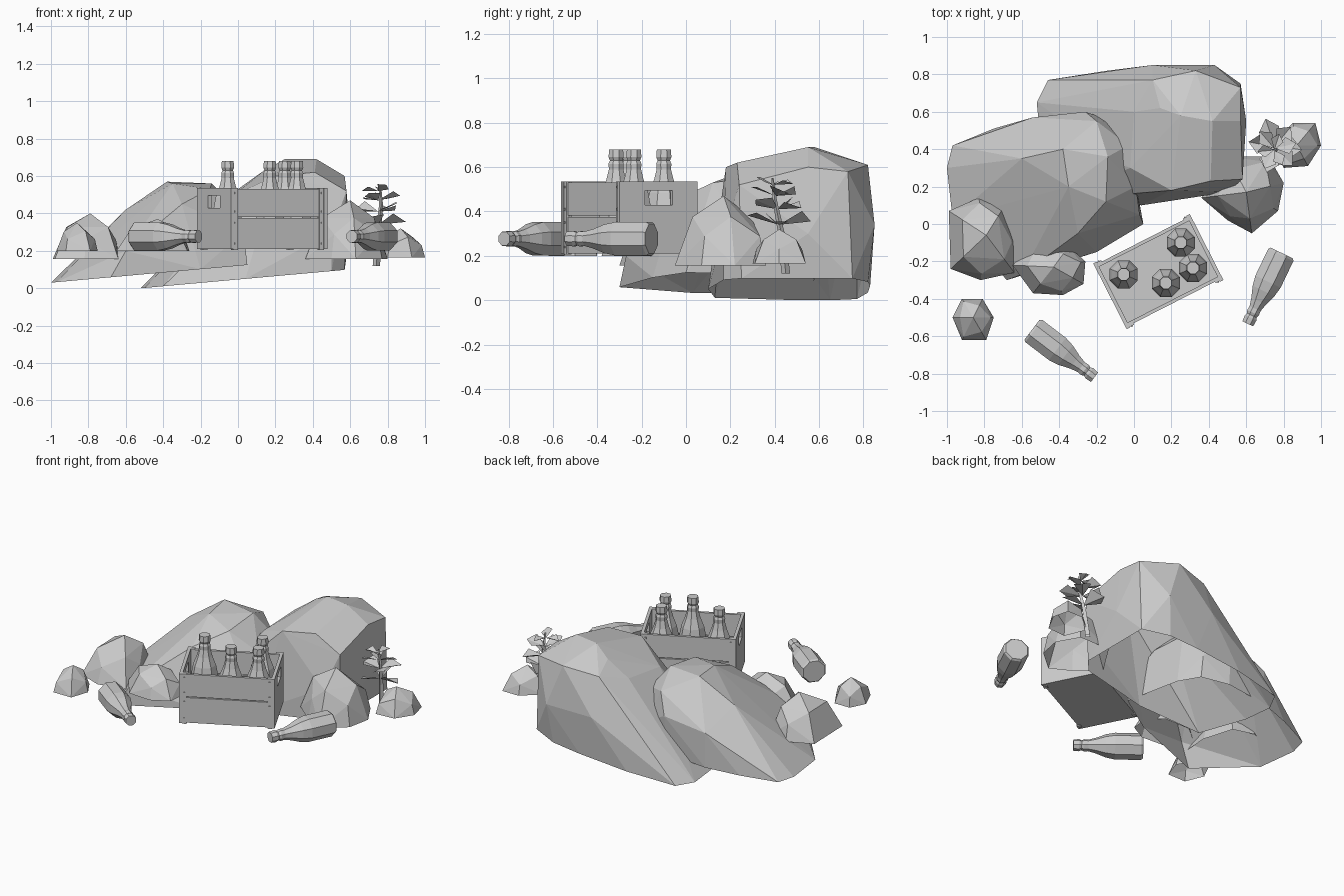
import bpy
import bmesh
import random
from math import radians, cos, sin, pi
from mathutils import Matrix, Vector

default = bpy.data.objects.get("Cube")
if default:
    bpy.data.objects.remove(default)
random.seed(4)


def finish(name, bm):
    """Turn a bmesh into a flat-shaded object."""
    mesh = bpy.data.meshes.new(name)
    bm.to_mesh(mesh)
    bm.free()
    obj = bpy.data.objects.new(name, mesh)
    bpy.context.collection.objects.link(obj)
    return obj


def shell(name, rim, upper):
    """Faceted rock wrapped around a few points, left open along its flat rim."""
    bm = bmesh.new()
    for p in rim + upper:
        bm.verts.new(p)
    result = bmesh.ops.convex_hull(bm, input=bm.verts)
    loose = {v for v in result["geom_interior"] + result["geom_unused"]
             if isinstance(v, bmesh.types.BMVert)}
    bmesh.ops.delete(bm, geom=list(loose), context="VERTS")
    bmesh.ops.recalc_face_normals(bm, faces=bm.faces)
    underside = [f for f in bm.faces if f.normal.z < -.9]
    bmesh.ops.delete(bm, geom=underside, context="FACES")
    return finish(name, bm)


def boulder(name, height, outline, upper):
    """Large rock whose rim rises gently towards +x."""
    left = min(x for x, y in outline)
    rim = [(x, y, height + .09 * (x - left)) for x, y in outline]
    return shell(name, rim, upper)


def stone(name, ground, outline, peak):
    """Small rock: flat rim, an alternating shoulder ring and a peak."""
    top = Vector(peak)
    rim = [Vector((x, y, ground)) for x, y in outline]
    upper = [top]
    for i, base in enumerate(rim):
        inset, rise = ((.36, .7), (.14, .42))[i % 2]
        p = base.lerp(top, inset)
        p.z = ground + (top.z - ground) * rise
        upper.append(p)
    return shell(name, rim, upper)


# Large leaning boulders
boulder("back_boulder", 0, [
    (-.52, .65), (-.46, .77), (-.5, .45), (-.4, .13), (-.14, .82),
    (.2, .83), (.4, .82), (.57, .75), (.57, .25), (.5, .17), (.04, .1)], [
    (.25, .58, .69), (.42, .55, .69), (.41, .23, .62), (.2, .18, .6),
    (.33, .82, .61), (.1, .77, .58), (.57, .55, .6), (.57, .73, .58),
    (.58, .24, .52), (0, .6, .53), (.14, .62, .63), (.1, .85, .34),
    (.43, .85, .34), (.6, .55, .3), (.5, .17, .3), (-.02, .3, .5),
])
boulder("left_boulder", .03, [
    (-1, .3), (-.97, .42), (-.97, .03), (-.75, .51), (-.54, .57), (-.26, .58),
    (-.09, .52), (-.02, .38), (.05, 0), (-.2, -.15), (-.68, -.3)], [
    (-.38, .4, .57), (-.14, .36, .56), (-.2, .55, .48), (-.35, .2, .56),
    (-.15, .12, .53), (-.03, .42, .42), (-.6, .35, .42), (.01, .2, .4),
    (-.54, .57, .3), (-.26, .6, .35), (-.09, .54, .25), (.03, .05, .3),
    (-.6, -.27, .2), (-.3, -.05, .45),
])

# Scattered stones
stone("left_stone", .157, [
    (-.99, .07), (-.83, .14), (-.69, .1), (-.63, -.1),
    (-.64, -.26), (-.82, -.3), (-.98, -.24)], (-.79, -.06, .4))
stone("middle_stone", .2, [
    (-.65, -.22), (-.54, -.12), (-.35, -.12), (-.26, -.2),
    (-.27, -.32), (-.38, -.38), (-.54, -.37)], (-.43, -.23, .37))
stone("front_stone", .2, [
    (-.97, -.5), (-.92, -.4), (-.81, -.4), (-.75, -.5),
    (-.79, -.62), (-.92, -.62)], (-.86, -.5, .35))
stone("right_stone", .157, [
    (.36, .14), (.5, .02), (.63, -.05), (.77, .07),
    (.8, .22), (.72, .36), (.5, .36)], (.6, .17, .47))
stone("far_stone", .165, [
    (.74, .44), (.85, .54), (.97, .54), (1, .42),
    (.93, .31), (.8, .3)], (.87, .42, .32))

# Open crate, built in its own turned frame
CRATE = Matrix.Translation((.13, -.255, 0)) @ Matrix.Rotation(radians(27), 4, "Z")
LENGTH, WIDTH, LOW, HIGH = .58, .395, .21, .535


def boxes(name, specs):
    """One object from boxes given as (x range, y range, z range)."""
    bm = bmesh.new()
    for spec in specs:
        centre = Vector([(a + b) / 2 for a, b in spec])
        size = [abs(b - a) for a, b in spec]
        matrix = CRATE @ Matrix.Translation(centre) @ Matrix.Diagonal((*size, 1))
        bmesh.ops.create_cube(bm, size=1, matrix=matrix)
    return finish(name, bm)


half_l, half_w = LENGTH / 2, WIDTH / 2
boxes("crate_floor", [((-half_l + .01, half_l - .01),
                       (-half_w + .015, half_w - .015), (LOW, LOW + .03))])

sides, ends, battens, nails = [], [], [], []
for s in (-1, 1):
    # Long sides of two planks, with a batten near each corner
    y_in, y_out = s * (half_w - .03), s * (half_w - .012)
    for z in ((LOW, .376), (.382, HIGH - .005)):
        sides.append(((-half_l + .02, half_l - .02), (y_in, y_out), z))
    for e in (-1, 1):
        battens.append(((e * (half_l - .045), e * (half_l - .018)),
                        (y_in, s * (half_w - .004)), (LOW - .005, HIGH)))
        for z in (.24, .35, .41, .51):
            x = e * (half_l - .031)
            nails.append(((x - .005, x + .005),
                          (y_out, s * (half_w + .001)), (z - .005, z + .005)))
    # Ends with a hand hole left between the boards
    x = (s * (half_l - .02), s * half_l)
    ends.append((x, (-half_w, half_w), (LOW, .43)))
    ends.append((x, (-half_w, half_w), (.495, HIGH)))
    for e in (-1, 1):
        ends.append((x, (e * .07, e * half_w), (.43, .495)))
boxes("crate_sides", sides)
boxes("crate_ends", ends)
boxes("crate_battens", battens)
boxes("crate_nails", nails)

# Eight-sided bottles
PROFILE = [(.072, 0), (.081, .012), (.081, .17), (.07, .225), (.047, .285),
           (.035, .33), (.037, .355), (.03, .37), (.037, .385), (.034, .42)]


def bottle(name, matrix):
    bm = bmesh.new()
    rings = [[bm.verts.new((r * cos(k * pi / 4), r * sin(k * pi / 4), h))
              for k in range(8)] for r, h in PROFILE]
    for low, high in zip(rings, rings[1:]):
        for k in range(8):
            n = (k + 1) % 8
            bm.faces.new((low[k], low[n], high[n], high[k]))
    bm.faces.new(rings[0][::-1])
    bm.faces.new(rings[-1])
    bm.transform(matrix @ Matrix.Rotation(pi / 8, 4, "Z"))
    return finish(name, bm)


for i, (x, y) in enumerate([(-.055, -.27), (.17, -.315), (.315, -.235), (.25, -.1)]):
    bottle(f"crate_bottle_{i + 1}", Matrix.Translation((x, y, .26)))

for side, base, tip in (("left", (-.545, -.565), (-.21, -.82)),
                        ("right", (.79, -.155), (.61, -.53))):
    axis = (Vector(tip) - Vector(base)).to_3d()
    turn = axis.to_track_quat("Z", "Y").to_matrix().to_4x4()
    bottle(f"lying_bottle_{side}", Matrix.Translation((*base, .277)) @ turn)

# Small plant: bent tapering stem with whorls of folded leaves
STEM = [Vector(p) for p in ((.74, .45, .12), (.75, .43, .3), (.765, .4, .45), (.76, .39, .55))]
bm = bmesh.new()
rings = []
for i, p in enumerate(STEM):
    radius = .02 - .005 * i
    rings.append([bm.verts.new(p + Vector((radius * cos(k * pi / 2),
                                           radius * sin(k * pi / 2), 0)))
                  for k in range(4)])
for low, high in zip(rings, rings[1:]):
    for k in range(4):
        n = (k + 1) % 4
        bm.faces.new((low[k], low[n], high[n], high[k]))
finish("plant_stem", bm)

bm = bmesh.new()
for level, (height, reach) in enumerate(((.34, .15), (.41, .14), (.47, .12), (.52, .09))):
    centre = Vector((.75, .42 - level * .008, height))
    for k in range(3):
        angle = k * pi / 1.5 + level * pi / 3 + random.uniform(-.3, .3)
        out = Vector((cos(angle), sin(angle), 0))
        across = Vector((-out.y, out.x, random.uniform(-.5, .5))) * reach * .38
        middle = centre + out * reach * .6 + Vector((0, 0, reach * .25))
        root = bm.verts.new(centre)
        tip = bm.verts.new(centre + out * reach + Vector((0, 0, reach * random.uniform(-.1, .4))))
        left, right = bm.verts.new(middle + across), bm.verts.new(middle - across)
        bm.faces.new((root, tip, left))
        bm.faces.new((root, right, tip))
finish("plant_leaves", bm)
